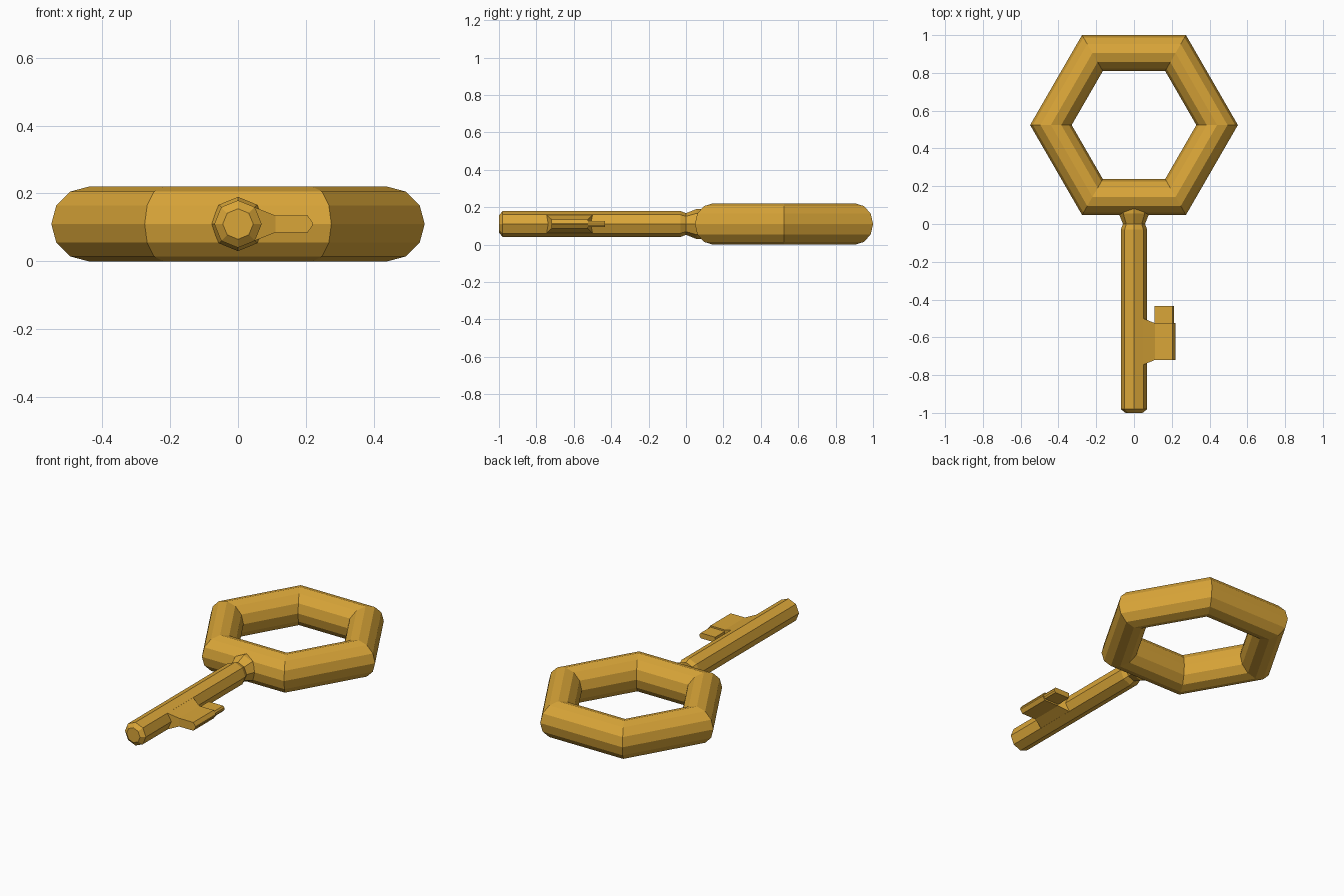
import bpy, bmesh, math

if "Cube" in bpy.data.objects:
    bpy.data.objects.remove(bpy.data.objects["Cube"])

ZC = 0.11  # mid height of the key

gold = bpy.data.materials.new("gold")
gold.diffuse_color = (0.70, 0.38, 0.04, 1)
gold.use_nodes = True
gold.node_tree.nodes["Principled BSDF"].inputs["Base Color"].default_value = gold.diffuse_color


def loft(name, rings):
    """Skin a closed, flat-faced solid through matching rings of points."""
    bm = bmesh.new()
    loops = [[bm.verts.new(p) for p in ring] for ring in rings]
    n = len(loops[0])
    for a, b in zip(loops, loops[1:]):
        for i in range(n):
            j = (i + 1) % n
            bm.faces.new((a[i], a[j], b[j], b[i]))
    bm.faces.new(loops[0])
    bm.faces.new(loops[-1])
    bmesh.ops.recalc_face_normals(bm, faces=bm.faces)
    mesh = bpy.data.meshes.new(name)
    bm.to_mesh(mesh)
    bm.free()
    mesh.materials.append(gold)
    obj = bpy.data.objects.new(name, mesh)
    bpy.context.collection.objects.link(obj)
    return obj


def octagon(y, r):
    return [(r * math.cos(k * math.pi / 4), y, ZC + r * math.sin(k * math.pi / 4))
            for k in range(8)]


def plate(x, y0, y1, h):
    return [(x, y0, ZC - h), (x, y1, ZC - h), (x, y1, ZC + h), (x, y0, ZC + h)]


# Hexagonal bow (handle ring)
bpy.ops.mesh.primitive_torus_add(major_segments=6, minor_segments=12,
                                 major_radius=0.44, minor_radius=0.11,
                                 location=(0, 0.524, ZC))
bow = bpy.context.object
bow.name = "bow"
bow.data.materials.append(gold)

# Shaft with bevelled tip and flared collar
shaft_profile = [(-1.0, 0.045), (-0.98, 0.07), (-0.03, 0.07),
                 (0.0, 0.058), (0.055, 0.08), (0.1, 0.08)]
loft("shaft", [octagon(y, r) for y, r in shaft_profile])

# Bit: flared root, flat plate and wedge edge
loft("bit", [plate(0.03, -0.75, -0.49, 0.055), plate(0.05, -0.745, -0.5, 0.049),
             plate(0.11, -0.72, -0.525, 0.025), plate(0.205, -0.72, -0.525, 0.025),
             plate(0.22, -0.72, -0.525, 0.004)])

# Thin tooth beside the plate
loft("tooth", [plate(0.108, -0.56, -0.433, 0.016), plate(0.205, -0.56, -0.433, 0.016),
               plate(0.212, -0.56, -0.433, 0.006)])
